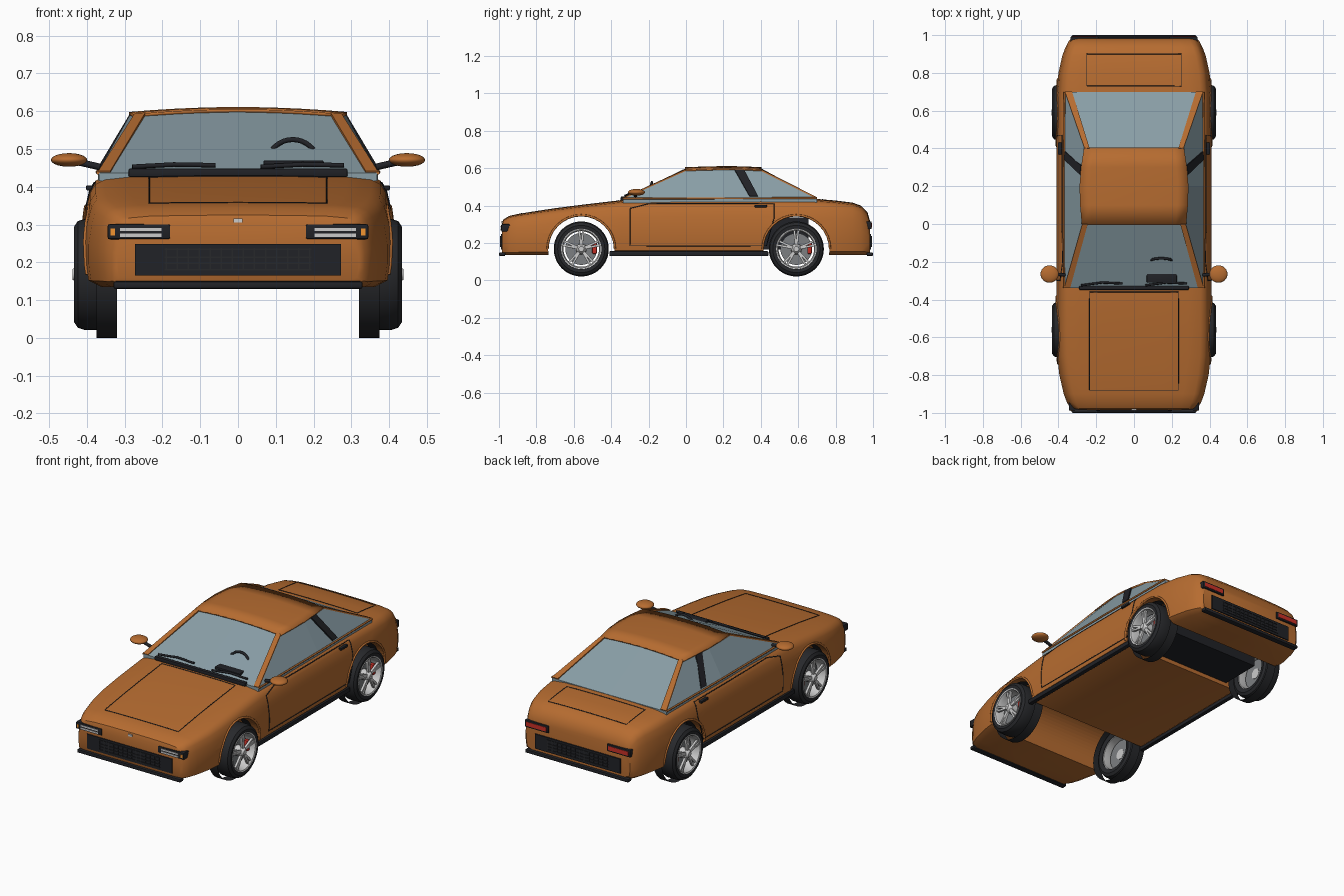
import bpy, bmesh
from math import sin, cos, pi, radians
from mathutils import Vector, Matrix
from mathutils.bvhtree import BVHTree

if "Cube" in bpy.data.objects:
    bpy.data.objects.remove(bpy.data.objects["Cube"])

COLS = dict(paint=(.47, .15, .03), glass=(.25, .34, .38), black=(.015, .016, .02), rubber=(.02, .021, .024),
            silver=(.6, .61, .63), steel=(.2, .21, .22), red=(.6, .03, .02), white=(.9, .9, .9), amber=(.9, .3, .03))
M = {}
for k, c in COLS.items():
    M[k] = bpy.data.materials.new(k)
    M[k].diffuse_color = (*c, 1)

def finish(name, bm, mat, smooth=35, closed=True):
    if closed:
        bmesh.ops.recalc_face_normals(bm, faces=bm.faces)
    me = bpy.data.meshes.new(name)
    bm.to_mesh(me)
    bm.free()
    ob = bpy.data.objects.new(name, me)
    bpy.context.collection.objects.link(ob)
    me.materials.append(M[mat])
    bpy.ops.object.select_all(action='DESELECT')
    ob.select_set(True)
    bpy.context.view_layer.objects.active = ob
    if smooth:
        bpy.ops.object.shade_smooth_by_angle(angle=radians(smooth))
    return ob

def boxes(name, items, mat, bevel=0):
    bm = bmesh.new()
    for c, s, *rot in items:
        m = Matrix.Translation(c) @ (rot[0] if rot else Matrix()) @ Matrix.Diagonal((*s, 1))
        bmesh.ops.create_cube(bm, size=1, matrix=m)
    if bevel:
        bmesh.ops.bevel(bm, geom=bm.edges[:], offset=bevel, segments=2, affect='EDGES', profile=.5)
    return finish(name, bm, mat)

def bridge(bm, rings, closed=True):
    vs = [[bm.verts.new(p) for p in r] for r in rings]
    n = len(vs[0])
    for a, b in zip(vs, vs[1:]):
        for i in range(n if closed else n - 1):
            j = (i + 1) % n
            bm.faces.new((a[i], a[j], b[j], b[i]))
    return vs

def lathe(name, prof, c, s, mat, n=48, loop=True):
    # profile of (x, radius) turned about the x axis
    bm = bmesh.new()
    rings = [[(s * x, c[0] + r * cos(2 * pi * i / n), c[1] + r * sin(2 * pi * i / n)) for i in range(n)] for x, r in prof]
    vs = bridge(bm, rings + ([rings[0]] if loop else []))
    bmesh.ops.remove_doubles(bm, verts=bm.verts, dist=1e-5)
    return finish(name, bm, mat)

def tube(name, pts, r, mat, cyclic=False):
    cu = bpy.data.curves.new(name, 'CURVE')
    cu.dimensions = '3D'
    cu.bevel_depth = r
    cu.bevel_resolution = 2
    cu.use_fill_caps = True
    sp = cu.splines.new('POLY')
    sp.points.add(len(pts) - 1)
    for p, q in zip(sp.points, pts):
        p.co = (*q, 1)
    sp.use_cyclic_u = cyclic
    ob = bpy.data.objects.new(name, cu)
    bpy.context.collection.objects.link(ob)
    cu.materials.append(M[mat])

# body shell: cross-sections (y, half width, top, bottom) lofted front to back
stations = [(-.985, .32, .30, .15), (-.977, .335, .325, .137), (-.945, .355, .345, .135), (-.9, .372, .355, .135),
            (-.8, .395, .371, .135), (-.7, .406, .386, .135), (-.56, .41, .404, .135), (-.34, .41, .43, .14),
            (0, .41, .44, .14), (.4, .41, .44, .14), (.68, .41, .437, .135), (.8, .40, .427, .135), (.89, .38, .416, .135),
            (.935, .363, .40, .135), (.97, .345, .365, .137), (.983, .33, .32, .15)]
sect = [(0, 0), (.9, 0), (.985, .07), (1, .25), (1, .48), (.982, .68), (.955, .84), (.92, .92), (.86, .96), (.7, .985), (.4, .997), (0, 1)]
bm = bmesh.new()
rings = []
for y, w, zt, zb in stations:
    half = [(w * fx, y, zb + t * (zt - zb)) for fx, t in sect]
    rings.append(half + [(-x, yy, z) for x, yy, z in half[-2:0:-1]])
vs = bridge(bm, rings)
bm.faces.new(vs[0])
bm.faces.new(vs[-1])
body = finish('body_shell', bm, 'paint')
bvh = BVHTree.FromObject(body, bpy.context.evaluated_depsgraph_get())

def seam(name, pts, d, r=.003, mat='black'):
    # line laid on the body by casting along d
    out, d = [], Vector(d)
    for a, b in zip(pts, pts[1:]):
        for i in range(9):
            p = Vector(a).lerp(Vector(b), i / 8)
            hit = bvh.ray_cast(p - d * 2, d)[0]
            if hit and (not out or (hit - out[-1]).length > 1e-4):
                out.append(hit)
    tube(name, out, r, mat)

# wheel arches cut right through
AX, CZ = (-.56, .59), .168
for y in AX:
    bpy.ops.mesh.primitive_cylinder_add(vertices=64, radius=.177, depth=1.2, location=(0, y, CZ), rotation=(0, pi / 2, 0))
    cut = bpy.context.object
    cut.hide_render = True
    mod = body.modifiers.new('arch', 'BOOLEAN')
    mod.operation, mod.object, mod.solver = 'DIFFERENCE', cut, 'EXACT'
    bpy.context.view_layer.objects.active = body
    bpy.ops.object.modifier_apply(modifier=mod.name)
    bpy.data.objects.remove(cut)

# panel lines
seam('hood_seam', [(-.235, -.88, 0), (-.235, -.36, 0), (.235, -.36, 0), (.235, -.88, 0), (-.235, -.88, 0)], (0, 0, -1), .0022)
seam('boot_seam', [(-.25, .73, 0), (.25, .73, 0), (.25, .9, 0), (-.25, .9, 0), (-.25, .73, 0)], (0, 0, -1), .0022)

# glass cabin: lower ring, belt ring, roof ring
def ring(xs, ys, zs):
    h = [(0, ys[0], zs[0]), (xs[0], ys[0], zs[1]), (xs[1], ys[1], zs[2]), (xs[2], ys[2], zs[1]), (0, ys[2], zs[0])]
    return h + [(-x, y, z) for x, y, z in h[3:0:-1]]
bm = bmesh.new()
belt = ((.368, .37, .365), (-.338, .2, .70))
vs = bridge(bm, [ring(*belt, (.415, .415, .415)), ring(*belt, (.437, .437, .44)),
                 ring((.272, .284, .26), (0, .2, .4), (.6, .588, .594))])
bm.faces.new(vs[0])
bm.faces.new(vs[-1])
finish('cabin_glass', bm, 'glass', 0)

# roof panel with gentle crown
bm = bmesh.new()
rows = []
for y, w, e in [(-.004, .276, .588), (.1, .285, .592), (.2, .288, .594), (.3, .28, .593), (.404, .264, .588)]:
    rows.append([(w * k / 5, y, e + .013 * (1 - (k / 5) ** 2)) for k in range(-5, 6)])
bridge(bm, rows, False)
roof = finish('roof', bm, 'paint')
m = roof.modifiers.new('thick', 'SOLIDIFY')
m.thickness, m.offset = .008, 0

def panel(name, pts, mat):
    bm = bmesh.new()
    bm.faces.new([bm.verts.new(p) for p in pts])
    ob = finish(name, bm, mat, 0)
    m = ob.modifiers.new('thick', 'SOLIDIFY')
    m.thickness, m.offset = .008, 0

for s, side in ((1, 'right'), (-1, 'left')):
    X = lambda pts: [(s * x, y, z) for x, y, z in pts]
    # pillars and belt trim
    panel(side + '_front_pillar', X([(.274, 0, .59), (.245, 0, .593), (.338, -.338, .438), (.37, -.338, .438)]), 'paint')
    panel(side + '_rear_pillar', X([(.262, .4, .59), (.235, .4, .593), (.328, .7, .44), (.366, .7, .44)]), 'paint')
    panel(side + '_middle_pillar', X([(.283, .26, .591), (.279, .31, .591), (.365, .385, .45), (.367, .34, .45)]), 'black')
    tube(side + '_belt_trim', X([(.37, -.338, .437), (.372, .2, .439), (.367, .7, .44)]), .005, 'paint')
    # door outline, handle, sill
    seam(side + '_door_seam', X([(0, -.30, .385), (0, -.30, .185), (0, .43, .185), (0, .47, .33), (0, .47, .41), (0, -.2, .41), (0, -.30, .385)]), (-s, 0, 0), .0025)
    boxes(side + '_door_handle', [((s * .392, .40, .397), (.02, .065, .013))], 'black', .003)
    boxes(side + '_sill', [((s * .397, .015, .143), (.026, .85, .026))], 'black', .005)
    # mirror
    tube(side + '_mirror_arm', X([(.365, -.27, .452), (.39, -.268, .458), (.425, -.265, .466)]), .009, 'black')
    bpy.ops.mesh.primitive_uv_sphere_add(segments=24, ring_count=14, location=(s * .447, -.265, .471))
    mir = bpy.context.object
    mir.name = side + '_mirror'
    mir.scale = (.048, .046, .018)
    mir.data.materials.append(M['paint'])
    bpy.ops.object.shade_smooth()
    # head and tail lamps
    boxes(side + '_headlamp', [((s * .262, -.958, .281), (.166, .06, .04))], 'black', .005)
    boxes(side + '_headlamp_bars', [((s * .257, -.988, z), (.11, .006, .009)) for z in (.272, .287)], 'white')
    boxes(side + '_indicator', [((s * .331, -.987, .28), (.012, .006, .018))], 'amber')
    boxes(side + '_tail_lamp', [((s * .262, .957, .295), (.15, .07, .042))], 'black', .005)
    boxes(side + '_tail_lens', [((s * .262, .991, .295), (.128, .006, .024))], 'red')

    for y, end in zip(AX, ('front', 'rear')):
        n, c = f'{side}_{end}_', (y, CZ)
        # wheel: tyre, rim, brake, spokes, inner tub
        lathe(n + 'tyre', [(.33, .1), (.324, .125), (.332, .141), (.35, .147), (.405, .147), (.424, .141), (.434, .126), (.431, .108), (.40, .105)], c, s, 'rubber')
        lathe(n + 'rim', [(.428, .11), (.434, .108), (.432, .101), (.415, .095), (.335, .097), (.33, .108)], c, s, 'silver')
        lathe(n + 'brake_disc', [(.372, .001), (.372, .085), (.386, .085), (.386, .001)], c, s, 'steel')
        lathe(n + 'hub', [(.37, .001), (.37, .03), (.42, .028), (.432, .018), (.438, .014), (.438, .001)], c, s, 'silver', 24)
        sp = []
        for k in range(5):
            for d in (-.11, .11):
                a = pi / 2 + 2 * pi * k / 5 + d
                sp.append(((s * .42, y + .058 * cos(a), CZ + .058 * sin(a)), (.014, .086, .012), Matrix.Rotation(a, 4, 'X')))
        boxes(n + 'spokes', sp, 'silver', .002)
        boxes(n + 'caliper', [((s * .395, y + .071, CZ + .005), (.03, .025, .062))], 'red', .006)
        lathe(n + 'wheel_tub', [(.32, CZ), (.375, CZ)], c, s, 'rubber', 64, False)
        arc = [(0, y + .18 * cos(a), CZ + .18 * sin(a)) for a in [pi * i / 16 for i in range(17)]]
        seam(n + 'arch_lip', X(arc), (-s, 0, 0), .006, 'paint')

# grilles, splitter, rear lower trim, nose tab
for s, end in ((-1, 'front'), (1, 'rear')):
    boxes(end + '_grille', [((0, s * .967, .207), (.545, .046, .084))], 'black')
    bars = [((0, s * .991, z), (.39, .005, .004)) for z in (.18, .197, .214, .235)]
    bars += [((-.19 + i * .0292, s * .991, .208), (.004, .005, .06)) for i in range(14)]
    boxes(end + '_grille_mesh', bars, 'rubber')
    boxes(end + '_lower_trim', [((0, s * .983, .14), (.66, .034, .02))], 'black', .006)
boxes('nose_tab', [((0, -.982, .311), (.025, .01, .011))], 'silver')

# interior floor box seen through the rear arches
boxes('interior_tub', [((0, .53, .25), (.62, .25, .17))], 'black')
# cowl, wipers, instrument hood, steering wheel
boxes('cowl', [((0, -.338, .437), (.58, .022, .022))], 'black', .004)
for x0, x1, n in ((-.06, -.28, 'left'), (.28, .06, 'right')):
    tube(n + '_wiper', [(x0, -.315, .457), ((x0 + x1) / 2, -.31, .459), (x1, -.325, .453)], .006, 'black')
boxes('instrument_hood', [((.147, -.28, .462), (.16, .06, .016))], 'black', .005)
tube('steering_wheel', [(.145 + .065 * cos(a), -.2 + .018 * sin(a), .465 + .06 * sin(a)) for a in [2 * pi * i / 32 for i in range(32)]], .007, 'black', True)

for m in bpy.data.materials:
    if m.users and not m.is_grease_pencil:
        m.use_nodes = True
        m.node_tree.nodes["Principled BSDF"].inputs["Base Color"].default_value = m.diffuse_color
